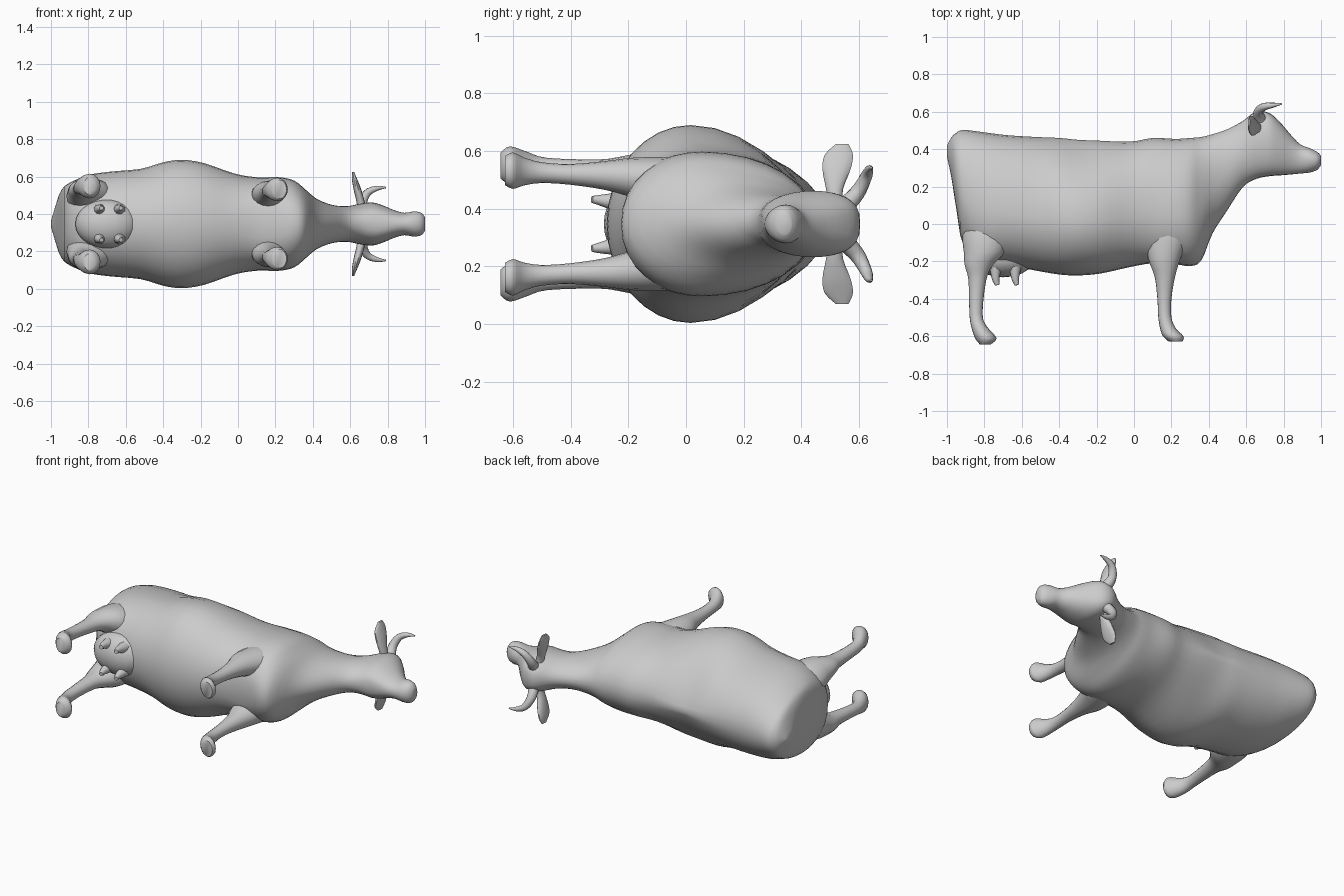
import bpy, bmesh, math
from mathutils import Vector

if "Cube" in bpy.data.objects:
    bpy.data.objects.remove(bpy.data.objects["Cube"])

MID = 0.347  # height of the animal's symmetry plane (it lies on its side)
hide = bpy.data.materials.new("grey_hide")
hide.diffuse_color = (0.6, 0.6, 0.6, 1)
hide.use_nodes = True
hide.node_tree.nodes["Principled BSDF"].inputs["Base Color"].default_value = hide.diffuse_color


def finish(name, bm):
    bmesh.ops.recalc_face_normals(bm, faces=bm.faces)
    me = bpy.data.meshes.new(name)
    bm.to_mesh(me)
    bm.free()
    me.materials.append(hide)
    ob = bpy.data.objects.new(name, me)
    bpy.context.collection.objects.link(ob)
    bpy.context.view_layer.objects.active = ob
    ob.select_set(True)
    bpy.ops.object.shade_smooth_by_angle(angle=math.radians(50))
    ob.select_set(False)
    return ob


def smooth_rows(rows, n):
    """Catmull-Rom interpolation between the stations."""
    rows = [Vector(r) for r in rows]
    out = []
    for i in range(len(rows) - 1):
        p0, p1, p2, p3 = (rows[max(0, min(len(rows) - 1, i + k))] for k in (-1, 0, 1, 2))
        for j in range(n):
            t = j / n
            out.append(0.5 * (2 * p1 + (p2 - p0) * t + (2 * p0 - 5 * p1 + 4 * p2 - p3) * t * t
                              + (3 * p1 - p0 - 3 * p2 + p3) * t ** 3))
    return out + [rows[-1]]


def skin(name, rings):
    bm = bmesh.new()
    rings = [[bm.verts.new(p) for p in ring] for ring in rings]
    n = len(rings[0])
    for a, b in zip(rings, rings[1:]):
        for i in range(n):
            bm.faces.new((a[i], a[(i + 1) % n], b[(i + 1) % n], b[i]))
    bm.faces.new(rings[0])
    bm.faces.new(rings[-1])
    return finish(name, bm)


def bump(x, centre, width):
    return math.exp(-((x - centre) / width) ** 2)


def trunk_and_head(rows, sides=32, n=3):
    """Rows: x, low y, high y, half width. Sections are slim above the belly, boxy at limbs and head."""
    rings = []
    for x, lo, hi, hw in smooth_rows(rows, n):
        top = 1 + 0.6 * bump(x, -0.28, 0.2) - 0.38 * bump(x, 0.72, 0.1)
        low = 1 - 0.28 * (bump(x, -0.82, 0.13) + bump(x, 0.15, 0.13) + bump(x, 0.75, 0.1))
        m = lo + (0.4 + 0.15 * min(max((x - 0.35) / 0.3, 0), 1)) * (hi - lo)
        ring = []
        for k in range(sides):
            a = 2 * math.pi * k / sides
            s, c = math.sin(a), math.cos(a)
            y = m + s * ((hi - m) if s > 0 else (m - lo))
            c = math.copysign(abs(c) ** (top if s > 0 else low), c)
            ring.append((x, y, MID + hw * c))
        rings.append(ring)
    return skin("trunk_and_head", rings)


def leg(name, rows, side, sides=16, n=3):
    """Rows: y, low x, high x, sideways offset, half width."""
    rings = []
    for y, lo, hi, off, hw in smooth_rows(rows, n):
        rings.append([((lo + hi) / 2 + (hi - lo) / 2 * math.sin(2 * math.pi * k / sides), y,
                       MID + side * (off + hw * math.cos(2 * math.pi * k / sides)))
                      for k in range(sides)])
    return skin(name, rings)


def ear(name, rows, side, sides=14):
    """Rows: sideways offset, x, y, x radius, y radius."""
    return skin(name, [[(x + rx * math.cos(2 * math.pi * k / sides),
                         y + ry * math.sin(2 * math.pi * k / sides), MID + side * z)
                        for k in range(sides)] for z, x, y, rx, ry in smooth_rows(rows, 3)])


def tube(name, path, side, sides=10):
    """Path: x, y, sideways offset, radius."""
    pts = smooth_rows(path, 4)
    pos = [Vector((p[0], p[1], MID + side * p[2])) for p in pts]
    rings = []
    for i, p in enumerate(pos):
        d = (pos[min(i + 1, len(pos) - 1)] - pos[max(i - 1, 0)]).normalized()
        u = d.cross(Vector((0.3, 1, 0.1))).normalized()
        v = d.cross(u)
        rings.append([p + pts[i][3] * (u * math.cos(2 * math.pi * k / sides)
                      + v * math.sin(2 * math.pi * k / sides)) for k in range(sides)])
    return skin(name, rings)


def ball(name, centre, size):
    bm = bmesh.new()
    bmesh.ops.create_uvsphere(bm, u_segments=20, v_segments=14, radius=1)
    for v in bm.verts:
        v.co = Vector(centre) + Vector(c * s for c, s in zip(v.co, size))
    return finish(name, bm)


# Trunk, neck and head in one skin, from rump to muzzle
trunk_and_head([
    (-1.0, 0.36, 0.42, 0.015), (-0.975, 0.24, 0.465, 0.10), (-0.95, 0.08, 0.488, 0.17),
    (-0.91, -0.12, 0.503, 0.215), (-0.80, -0.20, 0.49, 0.262), (-0.68, -0.22, 0.475, 0.28),
    (-0.52, -0.25, 0.465, 0.295), (-0.40, -0.27, 0.46, 0.33), (-0.30, -0.275, 0.45, 0.343),
    (-0.18, -0.265, 0.445, 0.325), (-0.02, -0.23, 0.44, 0.27), (0.10, -0.21, 0.46, 0.25),
    (0.22, -0.215, 0.455, 0.25), (0.30, -0.225, 0.46, 0.232), (0.36, -0.195, 0.465, 0.185),
    (0.42, -0.05, 0.48, 0.135), (0.50, 0.075, 0.507, 0.103), (0.58, 0.195, 0.55, 0.095),
    (0.65, 0.24, 0.60, 0.108), (0.72, 0.255, 0.595, 0.115), (0.78, 0.26, 0.545, 0.097),
    (0.84, 0.265, 0.475, 0.072), (0.89, 0.27, 0.425, 0.06), (0.94, 0.275, 0.405, 0.067),
    (0.98, 0.29, 0.385, 0.06), (1.0, 0.315, 0.365, 0.035)])

# Legs, with thighs and shoulders running up into the trunk
hind = [(0.08, -0.86, -0.68, 0.12, 0.08), (-0.05, -0.915, -0.66, 0.14, 0.10),
        (-0.15, -0.91, -0.69, 0.165, 0.082), (-0.22, -0.905, -0.755, 0.18, 0.055),
        (-0.30, -0.885, -0.79, 0.182, 0.042), (-0.48, -0.88, -0.81, 0.193, 0.036),
        (-0.55, -0.87, -0.785, 0.202, 0.048), (-0.61, -0.85, -0.735, 0.203, 0.066),
        (-0.643, -0.825, -0.765, 0.203, 0.045)]
front = [(0.08, 0.10, 0.30, 0.12, 0.09), (-0.05, 0.07, 0.30, 0.14, 0.09),
         (-0.18, 0.075, 0.25, 0.16, 0.07), (-0.28, 0.11, 0.22, 0.168, 0.05),
         (-0.40, 0.125, 0.20, 0.172, 0.036), (-0.50, 0.13, 0.20, 0.178, 0.036),
         (-0.56, 0.14, 0.225, 0.182, 0.048), (-0.60, 0.155, 0.265, 0.185, 0.063),
         (-0.628, 0.185, 0.26, 0.185, 0.05)]
for side, tag in ((1, "left"), (-1, "right")):
    leg("hind_leg_" + tag, hind, side)
    leg("front_leg_" + tag, front, side)
    # Ears, broad towards the tip, and curved horns
    ear("ear_" + tag, [(0.06, 0.665, 0.52, 0.022, 0.025), (0.12, 0.655, 0.515, 0.022, 0.03),
                       (0.19, 0.637, 0.522, 0.02, 0.05), (0.24, 0.623, 0.53, 0.014, 0.05),
                       (0.278, 0.615, 0.542, 0.006, 0.022)], side)
    tube("horn_" + tag, [(0.68, 0.55, 0.06, 0.034), (0.665, 0.595, 0.11, 0.027),
                         (0.69, 0.625, 0.165, 0.021), (0.74, 0.635, 0.19, 0.014),
                         (0.79, 0.642, 0.195, 0.004)], side)
    # Teats
    for i, x in enumerate((-0.74, -0.635)):
        tube(f"teat_{tag}_{i}", [(x, -0.23, 0.075, 0.034), (x, -0.29, 0.082, 0.021),
                                 (x + 0.01, -0.326, 0.085, 0.012)], side)

# Udder
ball("udder", (-0.70, -0.18, MID), (0.17, 0.105, 0.13))
